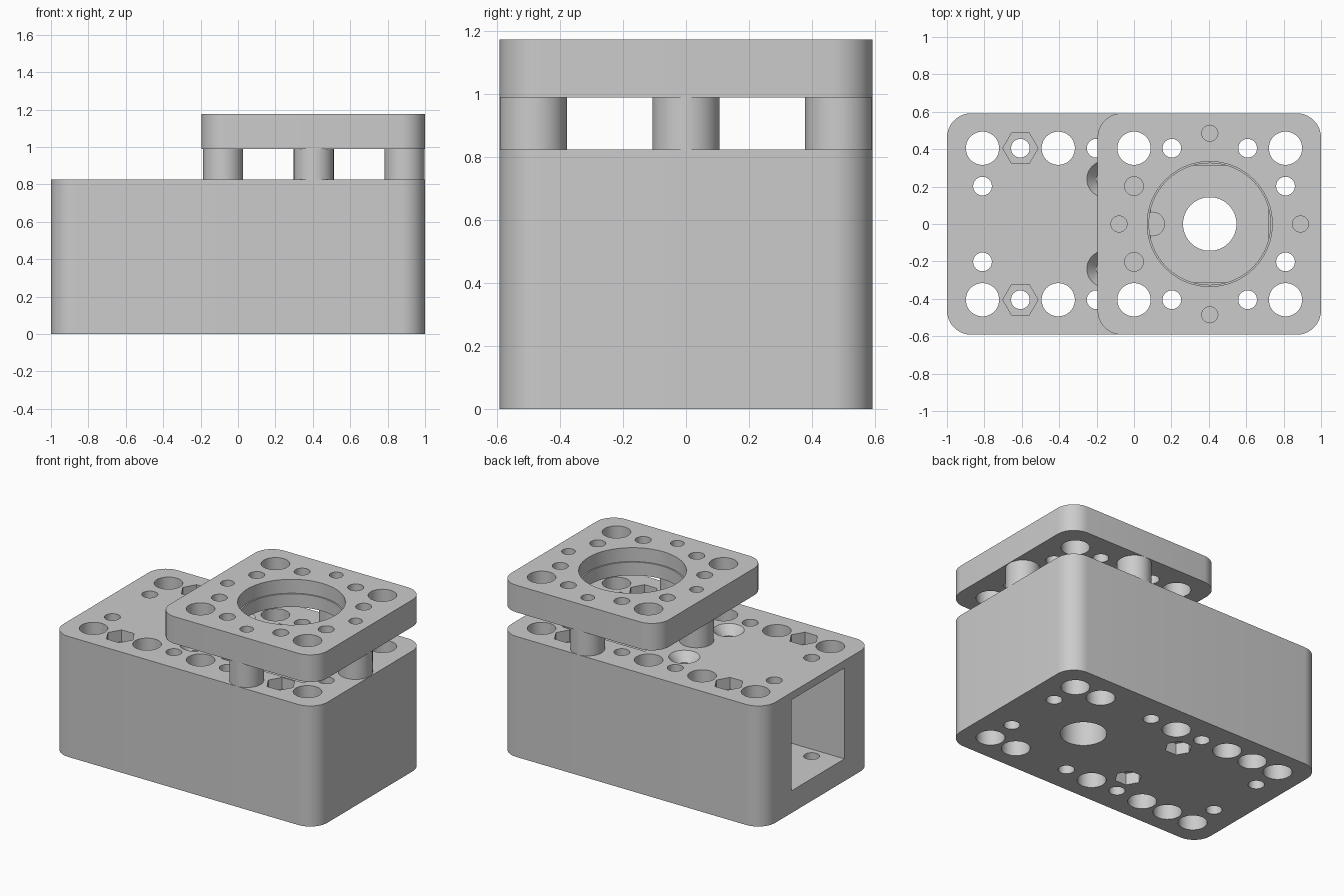
import bpy, bmesh, math

old = bpy.data.objects.get("Cube")
if old:
    bpy.data.objects.remove(old, do_unlink=True)

grey = bpy.data.materials.new("matte grey")
grey.use_nodes = True
COLOR = (0.6, 0.6, 0.6, 1)
grey.diffuse_color = COLOR
grey.node_tree.nodes["Principled BSDF"].inputs["Base Color"].default_value = COLOR

BASE_TOP, DECK_LOW, DECK_TOP = 0.825, 0.99, 1.175
HALF_Y = 0.592
PITCH = 0.2025                  # hole grid
ROW = 2 * PITCH                 # y of the long hole rows
DECK_X = ROW                    # centre of the upper plate
BIG, SMALL, PIN = 0.089, 0.05, 0.043
OUT = 0.05                      # cutter overshoot


def ring(x, y, r, sides=40, r_y=None):
    return [(x + r * math.cos(2 * math.pi * i / sides),
             y + r * math.sin(2 * math.pi * i / sides)) for i in range(sides)]


def rectangle(x0, x1, y0, y1):
    return [(x0, y0), (x1, y0), (x1, y1), (x0, y1)]


def rounded(x0, x1, half_y, r, steps=10):
    pts = []
    corners = [(x1 - r, half_y - r), (x0 + r, half_y - r),
               (x0 + r, r - half_y), (x1 - r, r - half_y)]
    for q, (cx, cy) in enumerate(corners):
        for i in range(steps + 1):
            a = math.pi / 2 * (q + i / steps)
            pts.append((cx + r * math.cos(a), cy + r * math.sin(a)))
    return pts


def loft(bm, low, high, z0, z1):
    """Closed solid between two outlines with the same point count."""
    a = [bm.verts.new((x, y, z0)) for x, y in low]
    b = [bm.verts.new((x, y, z1)) for x, y in high]
    bm.faces.new(a[::-1])
    bm.faces.new(b)
    n = len(a)
    for i in range(n):
        j = (i + 1) % n
        bm.faces.new((a[i], a[j], b[j], b[i]))


def solid(name, parts):
    """parts: (outline, z0, z1) or (low outline, high outline, z0, z1)."""
    bm = bmesh.new()
    for p in parts:
        low, high, z0, z1 = p if len(p) == 4 else (p[0], p[0], p[1], p[2])
        loft(bm, low, high, z0, z1)
    mesh = bpy.data.meshes.new(name)
    bm.to_mesh(mesh)
    bm.free()
    mesh.materials.append(grey)
    obj = bpy.data.objects.new(name, mesh)
    bpy.context.collection.objects.link(obj)
    return obj


def cut(obj, *groups):
    """Subtract each group of separate solids in turn."""
    bpy.context.view_layer.objects.active = obj
    for parts in groups:
        cutter = solid("cutter", parts)
        cutter.hide_render = True
        mod = obj.modifiers.new("holes", "BOOLEAN")
        mod.operation, mod.solver, mod.object = "DIFFERENCE", "EXACT", cutter
        bpy.ops.object.modifier_apply(modifier=mod.name)
        bpy.data.objects.remove(cutter, do_unlink=True)


def finish(obj):
    bpy.ops.object.select_all(action="DESELECT")
    obj.select_set(True)
    bpy.context.view_layer.objects.active = obj
    bpy.ops.object.shade_smooth_by_angle(angle=math.radians(30))


def bores(spots, r, z0, z1, sides=40):
    return [(ring(x, y, r, sides), z0, z1) for x, y in spots]


def both(xs, y):
    return [(x, s * y) for x in xs for s in (-1, 1)]


# Hole positions
corner_spots = both((-4 * PITCH, -2 * PITCH, 0, 4 * PITCH), ROW)
nut_spots = both((-3 * PITCH, 3 * PITCH), ROW)
small_spots = both((-PITCH, PITCH), ROW) + both((-4 * PITCH, 4 * PITCH), PITCH)
screw_spots = both((-0.155,), 0.24)
post_spots = both((DECK_X,), 0.485) + [(DECK_X - 0.485, 0), (DECK_X + 0.485, 0)]

# Base block: battery bay, bores, nut traps, countersinks and square seat
base = solid("base_block", [(rounded(-1, 1, HALF_Y, 0.13), 0, BASE_TOP)])
top = BASE_TOP + OUT
cut(base,
    [(rectangle(-1 - OUT, -0.25, -0.285, 0.285), 0.152, 0.774)],
    bores(corner_spots, BIG, -OUT, top)
    + bores(nut_spots + small_spots, SMALL, -OUT, top)
    + bores(screw_spots, 0.045, -OUT, top)
    + bores([(DECK_X, 0)], 0.143, -OUT, top, 64),
    bores(nut_spots, 0.094, BASE_TOP - 0.08, top, 6)
    + [(rectangle(DECK_X - 0.313, DECK_X + 0.313, -0.313, 0.313),
        BASE_TOP - 0.04, top)],
    bores(nut_spots, BIG, -OUT, 0.12)
    + bores(screw_spots, 0.085, -OUT, 0.08, 6)
    + [(ring(x, y, 0.045), ring(x, y, 0.098), BASE_TOP - 0.06, BASE_TOP + 0.001)
       for x, y in screw_spots]
    + bores([(DECK_X - 0.305, 0)], 0.063, BASE_TOP - 0.12, top),
    bores(post_spots, PIN, BASE_TOP - 0.1, top))
finish(base)

# Upper plate with a stepped round window
deck = solid("upper_plate", [(rounded(-0.195, 1, HALF_Y, 0.13), DECK_LOW, DECK_TOP)])
low, high = DECK_LOW - OUT, DECK_TOP + OUT
cut(deck,
    bores(both((0, 4 * PITCH), ROW), BIG, low, high)
    + bores(both((PITCH, 3 * PITCH), ROW) + both((0, 4 * PITCH), PITCH), SMALL, low, high)
    + bores(post_spots, PIN, low, high)
    + bores([(DECK_X, 0)], 0.325, low, high, 96),
    bores([(DECK_X, 0)], 0.334, DECK_LOW + 0.09, high, 96))
finish(deck)

# Four hollow posts between block and plate
for i, (x, y) in enumerate(post_spots):
    post = solid(f"post_{i + 1}", [(ring(x, y, 0.107, 48), BASE_TOP, DECK_LOW)])
    cut(post, bores([(x, y)], PIN, BASE_TOP - OUT, DECK_LOW + OUT))
    finish(post)
